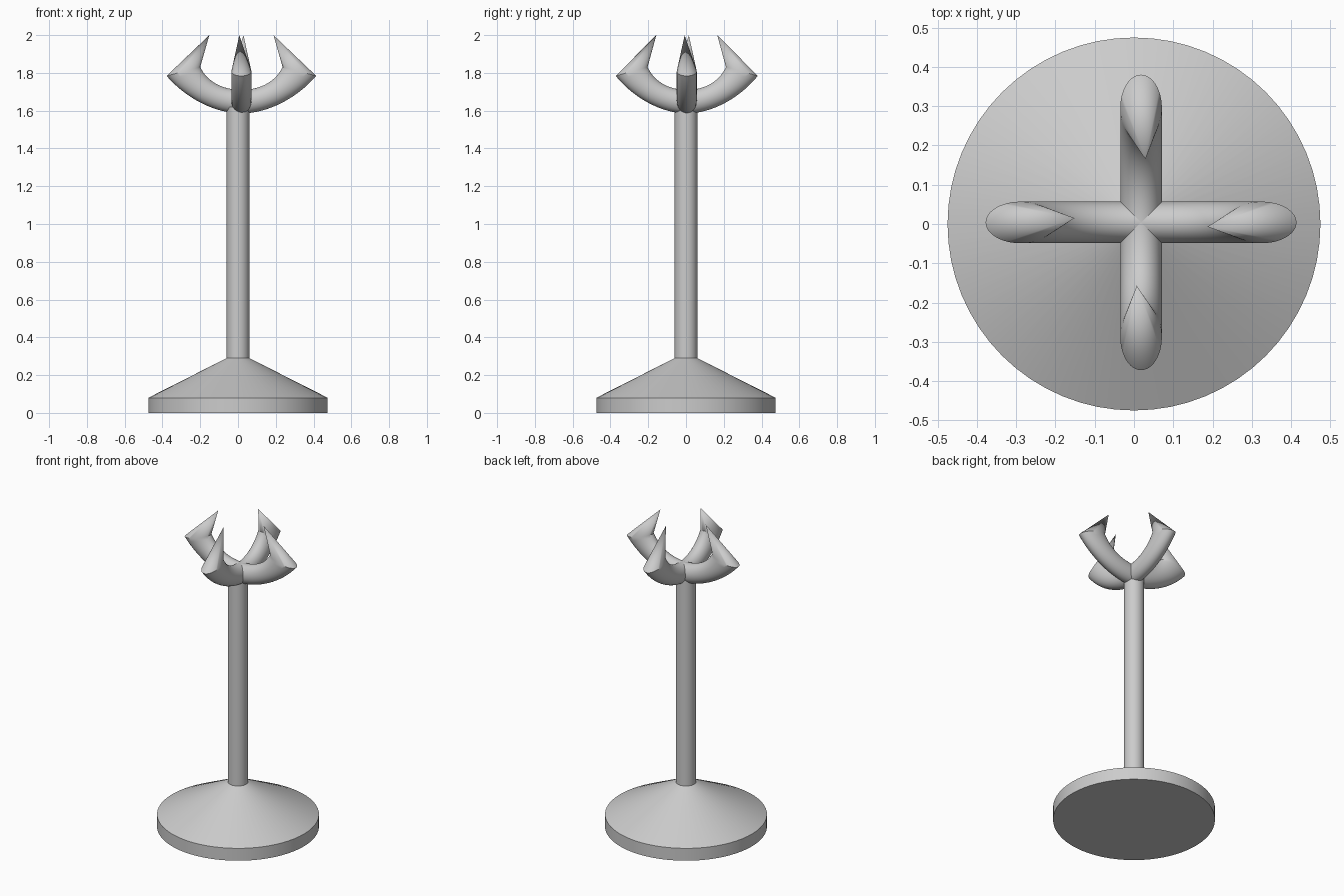
import bpy, bmesh, math
from mathutils import Matrix, Vector

if "Cube" in bpy.data.objects:
    bpy.data.objects.remove(bpy.data.objects["Cube"])

SEG = 48


def finish(bm, name, angle=35):
    bmesh.ops.recalc_face_normals(bm, faces=bm.faces)
    me = bpy.data.meshes.new(name)
    bm.to_mesh(me)
    bm.free()
    ob = bpy.data.objects.new(name, me)
    bpy.context.collection.objects.link(ob)
    bpy.ops.object.select_all(action='DESELECT')
    ob.select_set(True)
    bpy.context.view_layer.objects.active = ob
    bpy.ops.object.shade_smooth_by_angle(angle=math.radians(angle))
    return ob


def skin(bm, rings):
    for a, b in zip(rings, rings[1:]):
        n = len(a)
        for i in range(n):
            bm.faces.new((a[i], a[(i + 1) % n], b[(i + 1) % n], b[i]))


def lathe(name, profile, n=64):
    bm = bmesh.new()
    rings = [[bm.verts.new((r * math.cos(2 * math.pi * i / n),
                            r * math.sin(2 * math.pi * i / n), z))
              for i in range(n)] for r, z in profile]
    skin(bm, rings)
    bm.faces.new(rings[0])
    bm.faces.new(rings[-1])
    return finish(bm, name, 20)


def bezier(p, t):
    u = 1 - t
    return tuple(u**3 * a + 3 * u * u * t * b + 3 * u * t * t * c + t**3 * d
                 for a, b, c, d in zip(*p))


# Curved prong: elliptical sections between an outer and an inner edge curve
OUTER = ((0, 1.585), (0.14, 1.587), (0.29, 1.665), (0.392, 1.784))
INNER = ((0, 1.71), (0.10, 1.71), (0.18, 1.755), (0.216, 1.831))
HALF_WIDTH = 0.053


def prong(name, angle, reach):
    bm = bmesh.new()
    rings = []
    for k in range(17):
        ro, zo = bezier(OUTER, k / 16)
        ri, zi = bezier(INNER, k / 16)
        ring = []
        for i in range(SEG):
            a = 2 * math.pi * i / SEG
            c = math.cos(a) / 2
            ring.append(bm.verts.new(((ro + ri) / 2 + (ro - ri) * c,
                                      HALF_WIDTH * math.sin(a),
                                      (zo + zi) / 2 + (zo - zi) * c)))
        rings.append(ring)
    skin(bm, rings)
    bm.faces.new(rings[0])
    # Pointed claw tip, leaning inward and slightly sideways
    tip = bm.verts.new((0.168, -0.011, 2.0))
    end = rings[-1]
    for i in range(SEG):
        bm.faces.new((end[i], end[(i + 1) % SEG], tip))
    m = (Matrix.Translation(Vector((0.018, 0.004, 0)))
         @ Matrix.Rotation(angle, 4, 'Z') @ Matrix.Diagonal((reach, 1, 1, 1)))
    bmesh.ops.transform(bm, matrix=m, verts=bm.verts)
    return finish(bm, name)


# Base disc with sloped top, and the pole
lathe("base", [(0.475, 0), (0.475, 0.08), (0.06, 0.29)])
lathe("pole", [(0.06, 0.28), (0.06, 1.62)])

# Four claw prongs
for i, side in enumerate(("right", "back", "left", "front")):
    prong("prong_" + side, i * math.pi / 2, 1.01 if i % 2 == 0 else 0.96)
